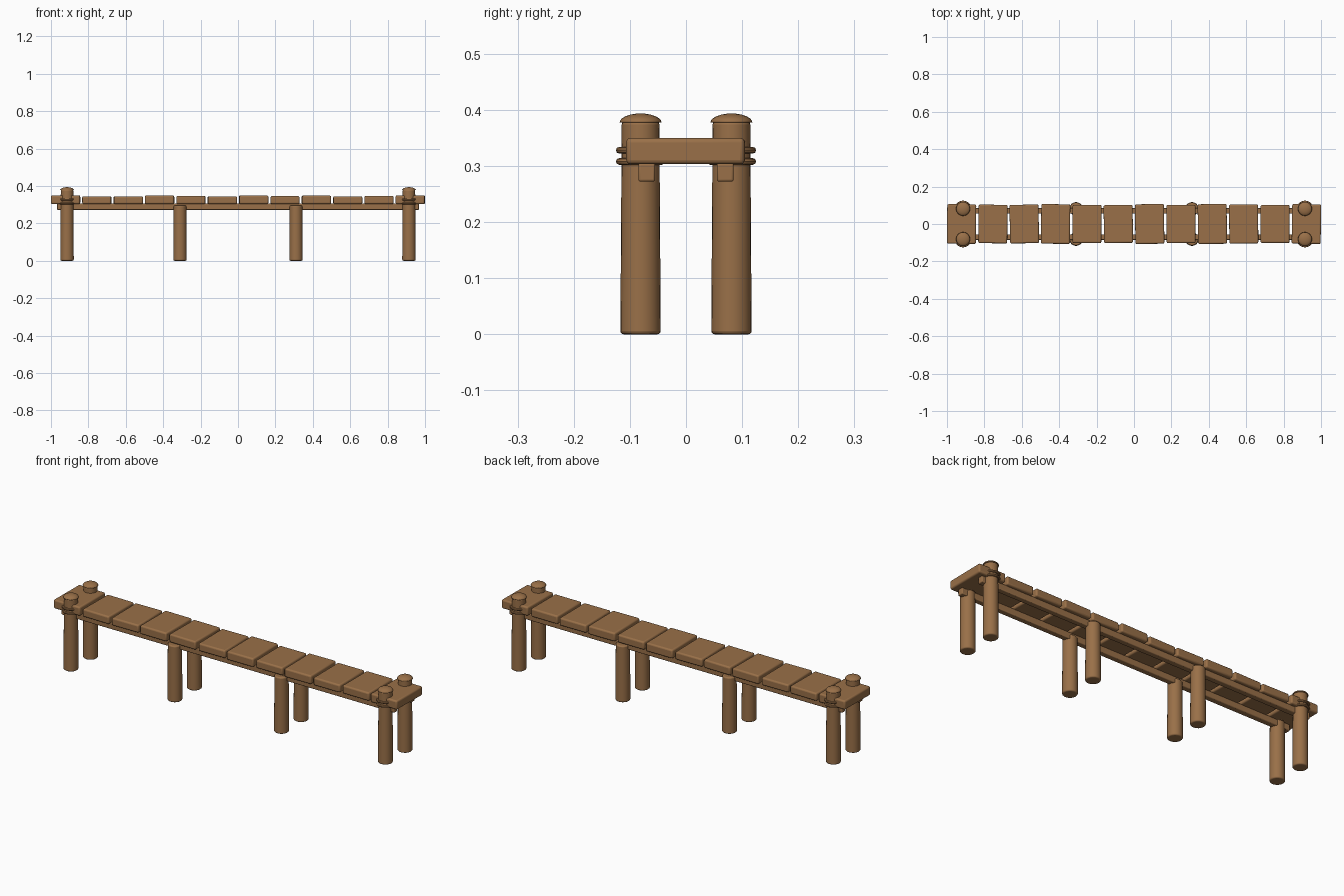
import bpy
import math
import random

random.seed(4)
if "Cube" in bpy.data.objects:
    bpy.data.objects.remove(bpy.data.objects["Cube"], do_unlink=True)

wood = bpy.data.materials.new("brown wood")
wood.use_nodes = True
colour = (0.32, 0.162, 0.065, 1)
wood.diffuse_color = colour
wood.node_tree.nodes["Principled BSDF"].inputs["Base Color"].default_value = colour


def finish(name, bevel=0.0, segments=3):
    obj = bpy.context.object
    obj.name = name
    obj.data.materials.append(wood)
    bpy.ops.object.shade_smooth_by_angle(angle=math.radians(40))
    if bevel:
        mod = obj.modifiers.new("rounded edges", "BEVEL")
        mod.width = bevel
        mod.segments = segments
        mod.limit_method = "ANGLE"
        mod.angle_limit = math.radians(40)
        bpy.ops.object.modifier_apply(modifier=mod.name)
        bpy.ops.object.shade_smooth_by_angle(angle=math.radians(40))
    return obj


def box(name, centre, size, turn=0.0, bevel=0.006):
    bpy.ops.mesh.primitive_cube_add(size=1, location=centre, rotation=(0, 0, turn))
    bpy.context.object.scale = size
    bpy.ops.object.transform_apply(location=False, rotation=False, scale=True)
    return finish(name, bevel)


def post(name, x, y, top):
    bpy.ops.mesh.primitive_cone_add(vertices=24, radius1=0.036, radius2=0.0335 if top > 0.35 else 0.034,
                                    depth=top, location=(x, y, top / 2))
    return finish(name, 0.006)


def cap(name, x, y, z):
    # Shallow dome with a flat underside
    bpy.ops.mesh.primitive_uv_sphere_add(segments=24, ring_count=12, radius=0.0375, location=(x, y, z))
    obj = finish(name)
    for v in obj.data.vertices:
        v.co.z = max(v.co.z, 0) * 0.44
    return obj


# Deck planks, each slightly different
count, pitch = 12, 0.1676
for i in range(count):
    x = (i - (count - 1) / 2) * pitch
    end = i in (0, count - 1)
    top = 0.35 if end else random.uniform(0.344, 0.35)
    box(f"plank_{i + 1}", (x, 0, (0.303 + top) / 2),
        (0.155, 0.211 if end else random.uniform(0.2, 0.215), top - 0.303),
        random.uniform(-0.018, 0.018), 0.008)

for y, side in ((-1, "front"), (1, "back")):
    # Long beams under the deck
    box(f"{side}_beam", (0, y * 0.07, 0.289), (1.936, 0.03, 0.034), 0, 0.004)
    for x, hand in ((-1, "right"), (1, "left")):
        # Tall end posts with caps and rope rings, and short middle posts
        px, py = x * 0.914, y * 0.081
        post(f"{side}_{hand}_end_post", px, py, 0.38)
        cap(f"{side}_{hand}_post_cap", px, py, 0.377)
        for n, z in enumerate((0.308, 0.328)):
            bpy.ops.mesh.primitive_torus_add(major_radius=0.038, minor_radius=0.006, major_segments=24,
                                             minor_segments=8, location=(px, py, z))
            finish(f"{side}_{hand}_rope_ring_{n + 1}")
        post(f"{side}_{hand}_middle_post", x * 0.31, py, 0.296)
